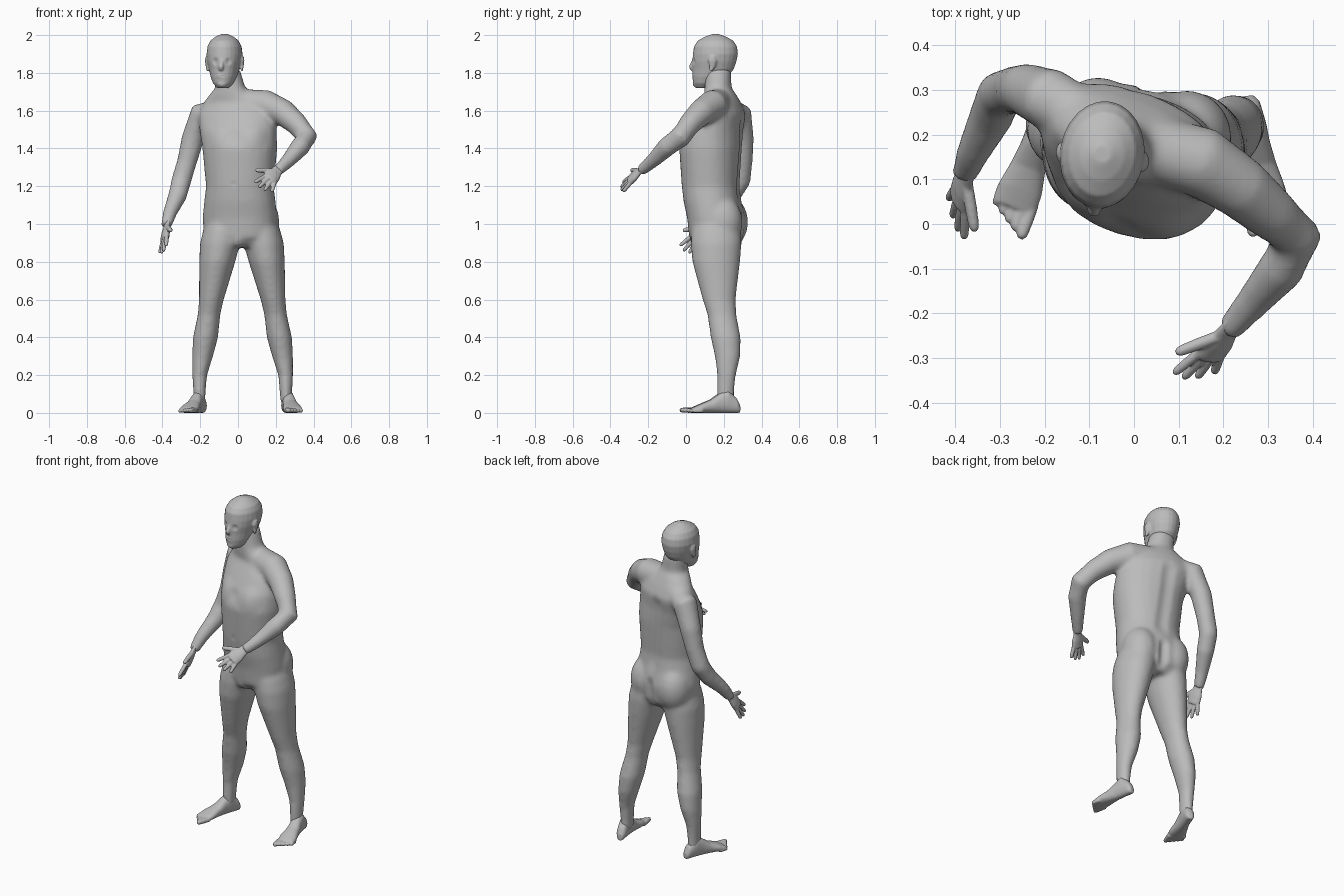
import bpy, bmesh, math
from mathutils import Vector, Matrix

cube = bpy.data.objects.get("Cube")
if cube:
    bpy.data.objects.remove(cube, do_unlink=True)

# One plain grey for the whole figure
grey = bpy.data.materials.new("plain grey")
grey.use_nodes = True
tone = (0.5, 0.5, 0.5, 1)
grey.diffuse_color = tone
grey.node_tree.nodes["Principled BSDF"].inputs["Base Color"].default_value = tone
X, Y, Z = Vector((1, 0, 0)), Vector((0, 1, 0)), Vector((0, 0, 1))
SIDES = 24


def loft(bm, rings, power=1.0):
    """Skin a closed surface over (centre, axis u, axis v) rings."""
    def soft(value):
        return math.copysign(abs(value) ** power, value)
    loops = []
    for centre, u, v in rings:
        angles = [math.tau * i / SIDES for i in range(SIDES)]
        loops.append([bm.verts.new(centre + u * soft(math.cos(a)) + v * soft(math.sin(a)))
                      for a in angles])
    for low, high in zip(loops, loops[1:]):
        for i in range(SIDES):
            j = (i + 1) % SIDES
            bm.faces.new((low[i], low[j], high[j], high[i]))
    bm.faces.new(loops[0])
    bm.faces.new(loops[-1])


def stack(bm, levels, yaw, power=1.0):
    """Loft level ellipses (z, x, y, half width, half depth), turned by yaw(z)."""
    rings = []
    for z, x, y, wide, deep in levels:
        turn = Matrix.Rotation(math.radians(yaw(z)), 3, "Z")
        rings.append((Vector((x, y, z)), turn @ X * wide, turn @ Y * deep))
    loft(bm, rings, power)


def tube(bm, points, side, flat=1.0):
    """Loft rings along a path of (position, radius), flattened across side."""
    rings = []
    for i, (place, radius) in enumerate(points):
        before = points[max(i - 1, 0)][0]
        after = points[min(i + 1, len(points) - 1)][0]
        along = (after - before).normalized()
        u = (side - along * side.dot(along)).normalized()
        rings.append((place, u * radius, along.cross(u) * radius * flat))
    loft(bm, rings)


def path(rows):
    return [(Vector(row[:3]), row[3]) for row in rows]


def ball(bm, place, size):
    matrix = Matrix.Translation(place) @ Matrix.Diagonal((*size, 1))
    bmesh.ops.create_uvsphere(bm, u_segments=20, v_segments=12, radius=1, matrix=matrix)


def digit(bm, start, end, radius, side):
    """A finger or toe with a rounded tip."""
    profile = ((0, 1), (0.5, 1), (0.85, 0.9), (0.95, 0.7), (1, 0.3))
    tube(bm, [(start.lerp(end, t), radius * size) for t, size in profile], side)


def finish(name, bm, voxel, passes, pushes=()):
    """Fuse the pieces into one skin, smooth it, then press in the details."""
    bmesh.ops.recalc_face_normals(bm, faces=bm.faces)
    mesh = bpy.data.meshes.new(name)
    bm.to_mesh(mesh)
    bm.free()
    obj = bpy.data.objects.new(name, mesh)
    bpy.context.collection.objects.link(obj)
    fuse = obj.modifiers.new("fuse", "REMESH")
    fuse.mode = "VOXEL"
    fuse.voxel_size = voxel
    relax = obj.modifiers.new("relax", "SMOOTH")
    relax.factor = 0.5
    relax.iterations = passes
    graph = bpy.context.evaluated_depsgraph_get()
    skin = bpy.data.meshes.new_from_object(obj.evaluated_get(graph))
    obj.modifiers.clear()
    obj.data = skin
    bpy.data.meshes.remove(mesh)
    skin.name = name
    for place, radius, depth in pushes:
        place = Vector(place)
        for vert in skin.vertices:
            near = (vert.co - place).length / radius
            if near < 1:
                vert.co += Y * depth * (1 - near * near) ** 2
    skin.materials.clear()
    skin.materials.append(grey)
    skin.polygons.foreach_set("use_smooth", [True] * len(skin.polygons))
    skin.update()


def torso_yaw(z):
    """The trunk twists most at the height of the shoulders."""
    return -12 - 9 * max(0, 1 - abs(z - 1.55) / 0.35)


def straight(z):
    return 0


def head_yaw(z):
    return -8


# Torso and neck
body = bmesh.new()
stack(body, [
    (0.88, 0.01, 0.16, 0.13, 0.1), (0.93, 0.01, 0.16, 0.19, 0.14),
    (1.03, 0.01, 0.16, 0.2, 0.15), (1.12, 0.01, 0.14, 0.19, 0.15),
    (1.2, 0.01, 0.13, 0.18, 0.15), (1.4, 0.01, 0.13, 0.2, 0.16),
    (1.5, 0, 0.15, 0.21, 0.14), (1.58, -0.01, 0.18, 0.21, 0.12),
    (1.64, -0.02, 0.19, 0.17, 0.09), (1.69, -0.04, 0.18, 0.11, 0.08),
    (1.72, -0.04, 0.17, 0.08, 0.07), (1.82, -0.06, 0.17, 0.07, 0.07)], torso_yaw, 0.92)
for x, y in ((-0.08, 0.22), (0.12, 0.19)):
    ball(body, (x, y, 1.01), (0.1, 0.11, 0.14))
ball(body, (0, 0.08, 0.92), (0.05, 0.06, 0.05))

# Arms: the right one hangs, the left one reaches forward
tube(body, path([
    (-0.09, 0.23, 1.61, 0.06), (-0.19, 0.28, 1.58, 0.07), (-0.24, 0.3, 1.45, 0.06),
    (-0.27, 0.3, 1.33, 0.053), (-0.3, 0.29, 1.23, 0.053), (-0.32, 0.24, 1.15, 0.05),
    (-0.36, 0.16, 1.06, 0.038), (-0.38, 0.11, 0.99, 0.03)]), X)
tube(body, path([
    (0.03, 0.17, 1.64, 0.075), (0.15, 0.14, 1.63, 0.08), (0.24, 0.08, 1.59, 0.07),
    (0.31, 0.02, 1.53, 0.06), (0.365, -0.03, 1.46, 0.058), (0.33, -0.1, 1.41, 0.053),
    (0.27, -0.17, 1.34, 0.04), (0.21, -0.24, 1.28, 0.03)]), Z)

# Legs, spreading towards the feet, as (z, y, half width, half depth)
leg = [(1.05, 0.16, 0.08, 0.1), (0.97, 0.16, 0.1, 0.13), (0.9, 0.16, 0.107, 0.135),
       (0.8, 0.16, 0.096, 0.127), (0.6, 0.175, 0.066, 0.088), (0.52, 0.19, 0.06, 0.077),
       (0.4, 0.21, 0.067, 0.08), (0.3, 0.22, 0.056, 0.068), (0.2, 0.215, 0.04, 0.05),
       (0.12, 0.21, 0.034, 0.046), (0.05, 0.21, 0.03, 0.045)]
for side, spread in ((-1, 1), (1, 1.08)):
    stack(body, [(z, 0.016 + side * spread * min(0.22, 0.25 - 0.155 * z), y, wide, deep)
                 for z, y, wide, deep in leg], straight)

# Spine furrow, buttock cleft, navel, breastbone and chest
spine, nape = Vector((0.035, 0.275, 1.14)), Vector((-0.01, 0.3, 1.55))
details = [(spine.lerp(nape, i / 17), 0.055, -0.0045) for i in range(18)]
details += [((0.035, 0.3, 0.9 + 0.02 * i), 0.04, -0.008) for i in range(8)]
details += [((-0.025, -0.025, 1.21), 0.02, 0.008), ((-0.035, 0, 1.47), 0.05, 0.005),
            ((-0.12, 0.03, 1.47), 0.09, -0.012), ((0.08, -0.01, 1.47), 0.09, -0.012)]
finish("body", body, 0.011, 14, details)

# Head with jaw, nose, brow, lips and ears
head = bmesh.new()
skull = [(1.72, 0.09, 0.03, 0.04), (1.745, 0.105, 0.054, 0.068), (1.78, 0.127, 0.07, 0.094),
         (1.82, 0.144, 0.08, 0.11), (1.86, 0.15, 0.09, 0.118), (1.9, 0.156, 0.095, 0.12),
         (1.94, 0.156, 0.09, 0.115), (1.97, 0.156, 0.075, 0.095), (1.99, 0.156, 0.05, 0.06),
         (2.005, 0.156, 0.02, 0.02)]
stack(head, [(z, -0.093 + 0.14 * y, y, wide, deep) for z, y, wide, deep in skull], head_yaw)
tube(head, path([(-0.085, 0.05, 1.88, 0.009), (-0.087, 0.037, 1.858, 0.01),
                 (-0.09, 0.03, 1.832, 0.015), (-0.09, 0.036, 1.815, 0.012)]), X)
ball(head, (-0.086, 0.044, 1.782), (0.026, 0.013, 0.013))
ball(head, (-0.084, 0.052, 1.742), (0.026, 0.017, 0.018))
for x, y in ((-0.162, 0.16), (0.021, 0.14)):
    tube(head, path([(x, y - 0.01, 1.81, 0.01), (x, y, 1.835, 0.016),
                     (x, y, 1.865, 0.024), (x, y, 1.887, 0.017)]), Y, 0.55)
sockets = [((x, 0.05, 1.86), 0.026, 0.011) for x in (-0.118, -0.055)]
mouth = [((-0.104 + 0.009 * i, 0.03, 1.782), 0.009, 0.004) for i in range(5)]
finish("head", head, 0.005, 6, sockets + mouth)


def hand(name, wrist, tip, thumb_side):
    """Palm, four fanned fingers and a thumb."""
    wrist, tip = Vector(wrist), Vector(tip)
    reach = tip - wrist
    along = reach.normalized()
    across = Vector(thumb_side)
    across = (across - along * across.dot(along)).normalized()
    bm = bmesh.new()
    palm = ((-0.2, 0.026), (0.1, 0.03), (0.3, 0.04), (0.5, 0.042), (0.56, 0.037))
    tube(bm, [(wrist + reach * t, radius) for t, radius in palm], across, 0.48)
    for i, length in enumerate((0.95, 1.02, 0.98, 0.85)):
        shift = across * (0.03 - 0.02 * i)
        digit(bm, wrist + reach * 0.5 + shift, wrist + reach * length + shift * 1.7,
              0.011, across)
    digit(bm, wrist + reach * 0.15 + across * 0.015, wrist + reach * 0.55 + across * 0.09,
          0.0135, along.cross(across))
    finish(name, bm, 0.004, 3)


hand("right_hand", (-0.375, 0.115, 1), (-0.4, 0, 0.85), (0.35, -0.75, 0.5))
hand("left_hand", (0.213, -0.237, 1.288), (0.125, -0.345, 1.185), (-0.7, 0.1, 0.55))


def foot(name, heel, heading, outer):
    """Heel, arch and ball along the heading, then five toes."""
    heel = Vector(heel)
    ahead = Vector(heading).normalized()
    across = ahead.cross(Z)
    bm = bmesh.new()
    sole = ((-0.047, 0.016, 0.04), (-0.03, 0.027, 0.075), (0.02, 0.033, 0.125),
            (0.06, 0.034, 0.105), (0.11, 0.04, 0.07), (0.16, 0.05, 0.05), (0.205, 0.05, 0.03))
    loft(bm, [(heel + ahead * step + Z * tall / 2, across * wide, Z * tall / 2)
              for step, wide, tall in sole], 0.9)
    for i in range(5):
        radius = 0.0145 - 0.001 * i
        root = heel + across * outer * (0.0195 * i - 0.037) + Z * radius
        digit(bm, root + ahead * (0.185 - 0.006 * i), root + ahead * (0.267 - 0.013 * i),
              radius, across)
    finish(name, bm, 0.005, 3)


foot("right_foot", (-0.2, 0.23, 0), (-0.33, -0.93, 0), 1)
foot("left_foot", (0.26, 0.24, 0), (0.17, -1, 0), -1)
